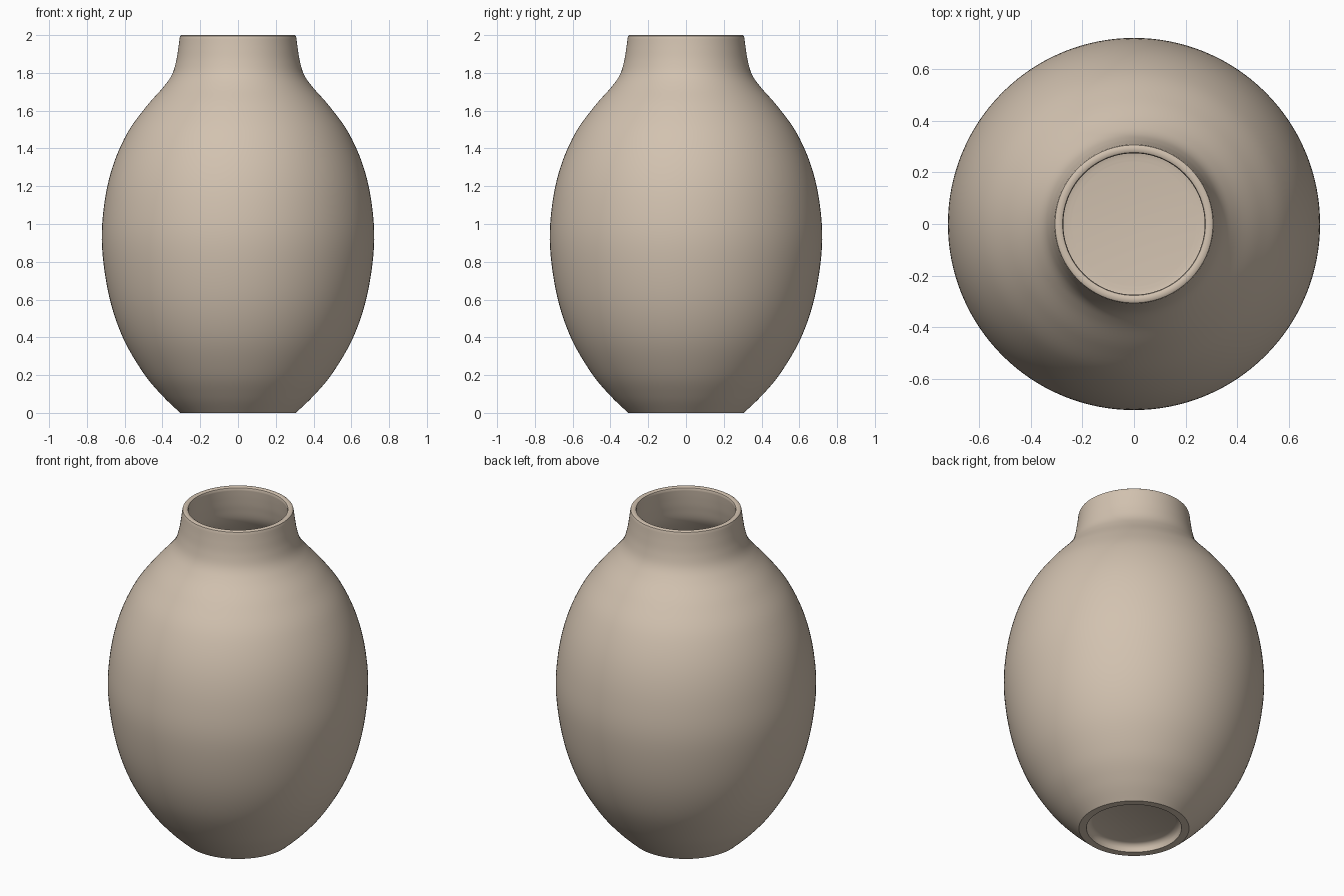
import bpy, bmesh, math

if "Cube" in bpy.data.objects:
    bpy.data.objects.remove(bpy.data.objects["Cube"])

SEG = 128

def smooth(points, steps=6):
    # Catmull-Rom interpolation through (radius, height) points
    p = [points[0]] + points + [points[-1]]
    out = []
    for i in range(1, len(p) - 2):
        a, b, c, d = p[i-1:i+3]
        for s in range(steps):
            t = s / steps
            out.append(tuple(0.5 * (2*b[k] + (c[k]-a[k])*t
                       + (2*a[k]-5*b[k]+4*c[k]-d[k])*t*t
                       + (3*b[k]-a[k]-3*c[k]+d[k])*t**3) for k in (0, 1)))
    return out + [points[-1]]

# outer wall, foot to lip
outer = smooth([(0.305, 0), (0.395, 0.085), (0.5, 0.21), (0.61, 0.4), (0.683, 0.62),
                (0.72, 0.88), (0.709, 1.1), (0.665, 1.3), (0.587, 1.48), (0.487, 1.62),
                (0.395, 1.725), (0.35, 1.79), (0.328, 1.86), (0.316, 1.93), (0.309, 1.985)])
lip = [(0.306, 1.996), (0.3, 2.0), (0.284, 2.0), (0.277, 1.996), (0.274, 1.985)]
# inner wall, lip to floor
inner = smooth([(0.274, 1.985), (0.281, 1.93), (0.293, 1.86), (0.315, 1.78),
                (0.365, 1.705), (0.46, 1.595), (0.555, 1.46), (0.63, 1.29), (0.674, 1.1),
                (0.685, 0.88), (0.648, 0.63), (0.576, 0.42), (0.468, 0.24),
                (0.36, 0.13), (0.29, 0.085), (0.24, 0.075)])
# recessed underside
under = [(0, 0.045), (0.23, 0.045), (0.247, 0.038), (0.258, 0.022), (0.263, 0)]
profile = under + outer + lip + inner[1:] + [(0, 0.075)]

bm = bmesh.new()
verts = [bm.verts.new((r, 0, z)) for r, z in profile]
edges = [bm.edges.new(pair) for pair in zip(verts, verts[1:])]
bmesh.ops.spin(bm, geom=verts + edges, cent=(0, 0, 0), axis=(0, 0, 1),
               angle=2 * math.pi, steps=SEG)
bmesh.ops.remove_doubles(bm, verts=bm.verts, dist=0.0002)
bmesh.ops.recalc_face_normals(bm, faces=bm.faces)
mesh = bpy.data.meshes.new("vase")
bm.to_mesh(mesh)
bm.free()

clay = bpy.data.materials.new("beige clay")
clay.diffuse_color = (0.645, 0.54, 0.434, 1)
clay.use_nodes = True
clay.node_tree.nodes["Principled BSDF"].inputs["Base Color"].default_value = clay.diffuse_color
mesh.materials.append(clay)
vase = bpy.data.objects.new("vase", mesh)
bpy.context.collection.objects.link(vase)
bpy.context.view_layer.objects.active = vase
vase.select_set(True)
bpy.ops.object.shade_smooth_by_angle(angle=math.radians(35))
